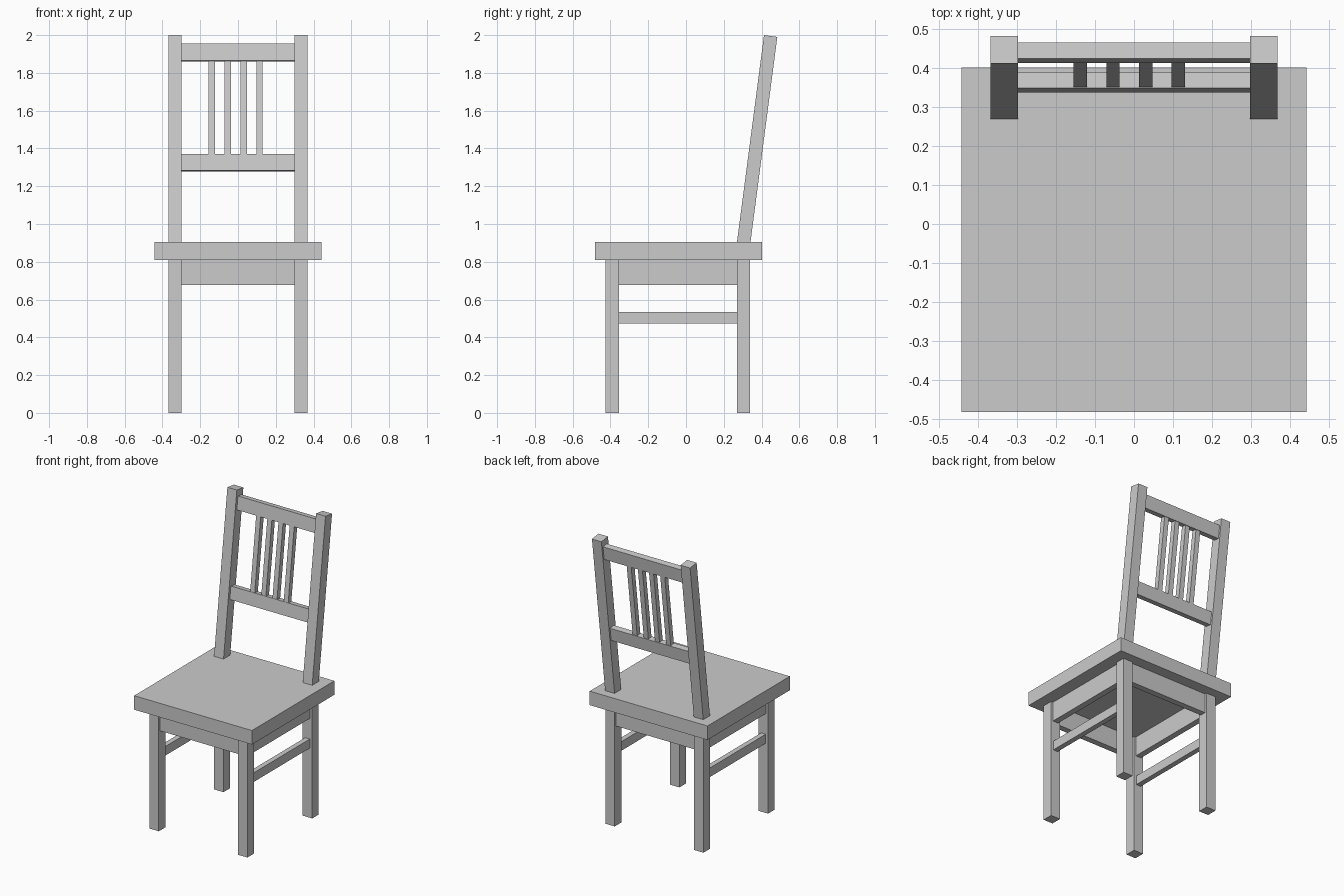
import bpy
import bmesh
import math
from mathutils import Matrix, Vector

cube = bpy.data.objects.get("Cube")
if cube:
    bpy.data.objects.remove(cube, do_unlink=True)

# One plain grey for the whole chair
grey = bpy.data.materials.new("plain grey")
grey.use_nodes = True
colour = (0.6, 0.6, 0.6, 1)
grey.diffuse_color = colour
grey.node_tree.nodes["Principled BSDF"].inputs["Base Color"].default_value = colour

# Backrest frame: hinged where the posts' front meets the seat, leaning back
LEAN = (Matrix.Translation((0, 0.27, 0.905))
        @ Matrix.Rotation(-math.atan2(0.143, 1.095), 4, 'X'))


def box(name, x, y, z, frame=Matrix.Identity(4)):
    """Box from (min, max) ranges, placed in the given frame."""
    lo, hi = (Vector(c) for c in zip(x, y, z))
    bm = bmesh.new()
    bmesh.ops.create_cube(bm, size=1)
    bmesh.ops.scale(bm, vec=hi - lo, verts=bm.verts)
    bmesh.ops.translate(bm, vec=(lo + hi) / 2, verts=bm.verts)
    bm.transform(frame)
    mesh = bpy.data.meshes.new(name)
    bm.to_mesh(mesh)
    bm.free()
    mesh.materials.append(grey)
    obj = bpy.data.objects.new(name, mesh)
    bpy.context.collection.objects.link(obj)
    return obj


def pair(name, x, y, z, frame=Matrix.Identity(4)):
    """Left box and its mirror on the right."""
    box("left_" + name, x, y, z, frame)
    box("right_" + name, (-x[1], -x[0]), y, z, frame)


LEG_X = (0.298, 0.369)
FRONT_Y = (-0.426, -0.355)
BACK_Y = (0.27, 0.34)
INNER_X = (-LEG_X[0], LEG_X[0])
INNER_Y = (FRONT_Y[1], BACK_Y[0])
APRON_Z = (0.677, 0.81)

# Seat
box("seat", (-0.443, 0.443), (-0.483, 0.402), (0.81, 0.905))

# Legs
pair("front_leg", LEG_X, FRONT_Y, (0, 0.81))
pair("back_leg", LEG_X, BACK_Y, (0, 0.81))

# Aprons under the seat and side stretchers
box("front_apron", INNER_X, (-0.411, -0.37), APRON_Z)
box("back_apron", INNER_X, (0.285, 0.326), APRON_Z)
pair("side_apron", (0.313, 0.354), INNER_Y, APRON_Z)
pair("stretcher", (0.316, 0.351), INNER_Y, (0.473, 0.535))

# Leaning backrest: posts, two rails and four slats
pair("back_post", LEG_X, (0, 0.071), (0, 1.104), LEAN)
RAIL_Y = (0.018, 0.059)
box("top_rail", INNER_X, RAIL_Y, (0.97, 1.061), LEAN)
box("lower_rail", INNER_X, RAIL_Y, (0.385, 0.473), LEAN)
for i in range(4):
    x = -0.138 + 0.084 * i
    box(f"slat_{i + 1}", (x - 0.017, x + 0.017), (0.021, 0.055),
        (0.473, 0.97), LEAN)
